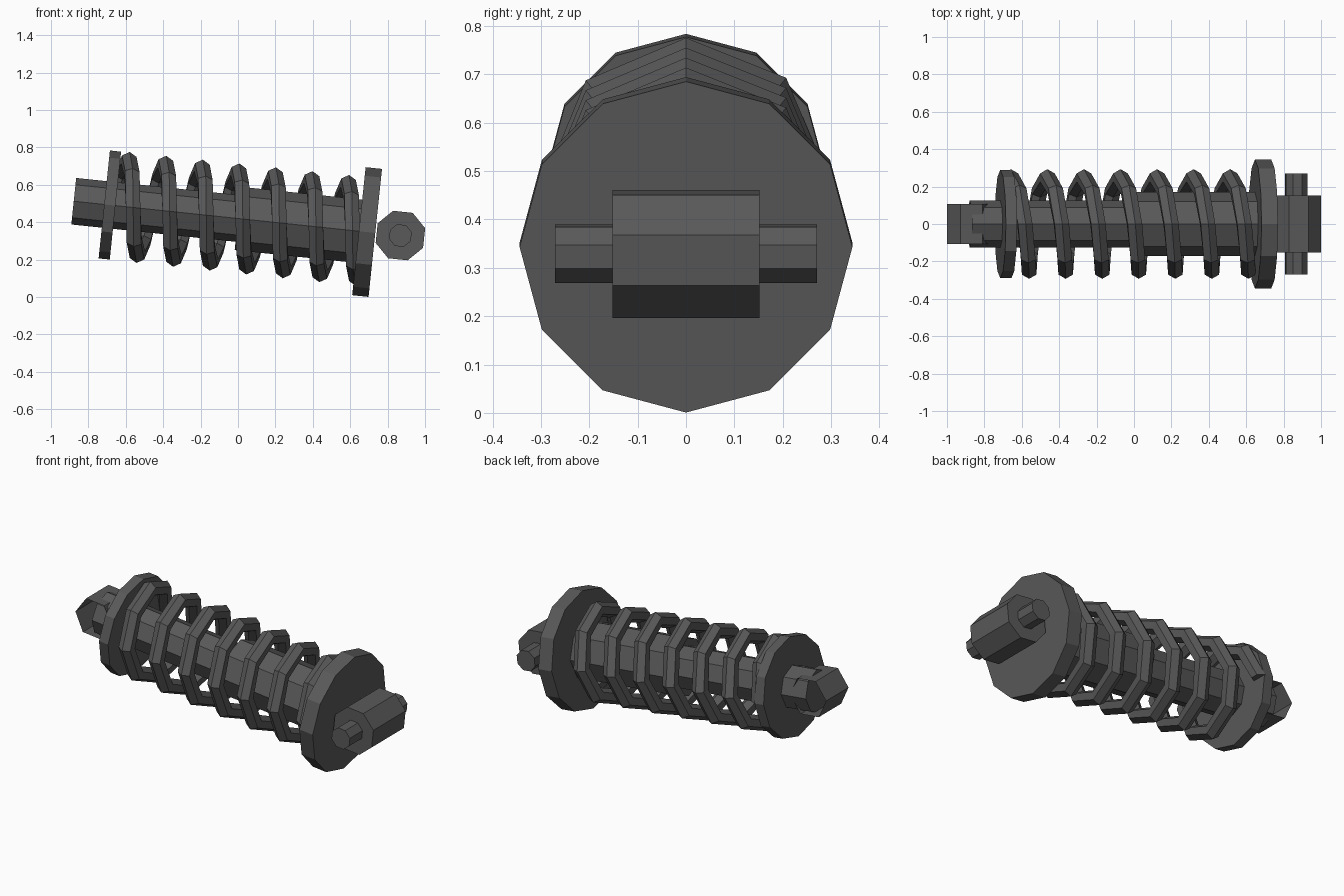
import bpy, bmesh, math
from mathutils import Matrix, Vector

if "Cube" in bpy.data.objects:
    bpy.data.objects.remove(bpy.data.objects["Cube"])

# Everything is laid out along a local x axis, then tilted 6 degrees
FRAME = Matrix.Translation((0, 0, 0.42)) @ Matrix.Rotation(math.radians(6), 4, 'Y')
dark = bpy.data.materials.new("dark_grey")
dark.diffuse_color = (0.1, 0.1, 0.1, 1)
dark.use_nodes = True
dark.node_tree.nodes["Principled BSDF"].inputs["Base Color"].default_value = dark.diffuse_color


def finish(name, bm):
    bmesh.ops.recalc_face_normals(bm, faces=bm.faces)
    bm.transform(FRAME)
    me = bpy.data.meshes.new(name)
    bm.to_mesh(me)
    bm.free()
    me.materials.append(dark)
    ob = bpy.data.objects.new(name, me)
    bpy.context.collection.objects.link(ob)
    return ob


def prism(name, axis, centre, half, radius, sides, turn=0.0, caps=True):
    """Prism along local x or y, centred on the shaft line at local x = centre."""
    bm = bmesh.new()
    rings = []
    for e in (-half, half):
        ring = []
        for i in range(sides):
            a = math.radians(turn) + 2 * math.pi * i / sides
            c, s = radius * math.cos(a), radius * math.sin(a)
            ring.append(bm.verts.new((centre + e, c, s) if axis == 'x' else (centre + c, e, s)))
        rings.append(ring)
    for i in range(sides):
        j = (i + 1) % sides
        bm.faces.new((rings[0][i], rings[0][j], rings[1][j], rings[1][i]))
    if caps:
        for r in rings:
            bm.faces.new(r)
    return finish(name, bm)


def spring(name, start, pitch, turns, radius, wire, per_turn=8, sides=6):
    bm = bmesh.new()
    rings = []
    for k in range(int(turns * per_turn) + 1):
        a = -2 * math.pi * k / per_turn
        a = -a                                  # +y -> top -> -y -> bottom
        out = Vector((0, math.cos(a), math.sin(a)))
        u = start + pitch * k / per_turn
        ring = []
        for i in range(sides):
            b = 2 * math.pi * i / sides
            p = out * (radius + wire * math.cos(b))
            p.x = u + wire * math.sin(b)
            ring.append(bm.verts.new(p))
        rings.append(ring)
    for r, q in zip(rings, rings[1:]):
        for i in range(sides):
            j = (i + 1) % sides
            bm.faces.new((r[i], r[j], q[j], q[i]))
    bm.faces.new(rings[0])
    bm.faces.new(rings[-1])
    return finish(name, bm)


# Shaft and damper body
prism("piston_rod", 'x', -0.44, 0.443, 0.125, 8)
prism("damper_body", 'x', 0.34, 0.34, 0.17, 8)

# Spring seats
prism("rod_end_seat", 'x', -0.689, 0.03, 0.29, 12)
prism("body_end_seat", 'x', 0.694, 0.044, 0.344, 12)

# Coil spring
spring("coil_spring", -0.662, 0.1965, 6.75, 0.248, 0.045)

# Mounting eyes: open tube on the rod end, solid eye with pin on the body end
prism("rod_end_eye", 'y', -0.885, 0.106, 0.12, 6, caps=False)
prism("body_end_eye", 'y', 0.873, 0.152, 0.138, 8, 22.5)
prism("mounting_pin", 'y', 0.873, 0.271, 0.063, 8, 22.5)
